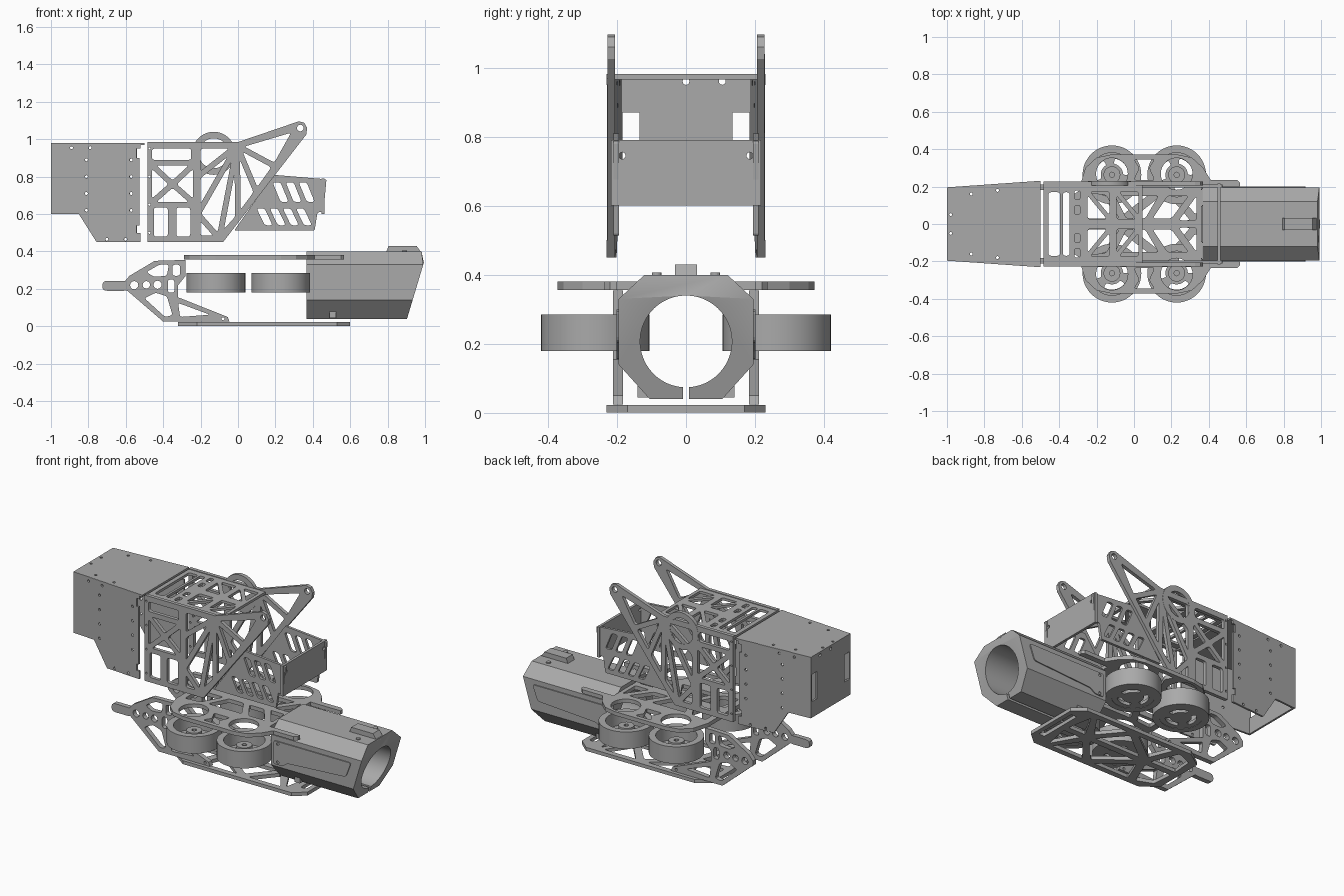
import bpy, bmesh
from math import pi, cos, sin, atan2
from mathutils import Matrix, Vector

cube = bpy.data.objects.get("Cube")
if cube:
    bpy.data.objects.remove(cube, do_unlink=True)

GREY = (0.4, 0.4, 0.4, 1)
metal = bpy.data.materials.new("plain grey metal")
metal.use_nodes = True
metal.diffuse_color = GREY
for node in metal.node_tree.nodes:
    if node.type == 'BSDF_PRINCIPLED':
        node.inputs["Base Color"].default_value = GREY


# Flat outline helpers
def disc(x, y, r, n=16):
    return [(x + r * cos(2 * pi * i / n), y + r * sin(2 * pi * i / n)) for i in range(n)]


def rect(x0, y0, x1, y1):
    return [(x0, y0), (x1, y0), (x1, y1), (x0, y1)]


def mirrored(half):
    return half + [(x, -y) for x, y in reversed(half)]


def both(shapes):
    return shapes + [[(x, -y) for x, y in s] for s in shapes]


def rounded(points, r):
    out = []
    for i, p in enumerate(points):
        p, a, b = (Vector(q) for q in (p, points[i - 1], points[(i + 1) % len(points)]))
        s = p + (a - p).normalized() * min(r, (a - p).length * 0.4)
        e = p + (b - p).normalized() * min(r, (b - p).length * 0.4)
        for t in (0, 0.33, 0.67, 1):
            out.append(tuple(s * (1 - t) ** 2 + p * 2 * t * (1 - t) + e * t * t))
    return out


def inset(points, w):
    """Shrink a convex cell so that struts remain between neighbours."""
    pts = [Vector(p) for p in points]
    n = len(pts)
    if sum(pts[i - 1].cross(pts[i]) for i in range(n)) < 0:
        pts.reverse()
    out = []
    for i, p in enumerate(pts):
        d1 = (p - pts[i - 1]).normalized()
        d2 = (pts[(i + 1) % n] - p).normalized()
        n1, n2 = Vector((-d1.y, d1.x)), Vector((-d2.y, d2.x))
        out.append(tuple(p + (n1 + n2) * w / (1 + n1.dot(n2))))
    return out


# Placement of a flat plate in space
def flat(z):
    return Matrix.Translation((0, 0, z))


def upright(y):
    return Matrix.Translation((0, y, 0)) @ Matrix.Rotation(pi / 2, 4, 'X')


def across(x):
    return Matrix(((0, 0, 1, x), (1, 0, 0, 0), (0, 1, 0, 0), (0, 0, 0, 1)))


def plate(name, outline, thick, place, cuts=(), drills=(), corner=0.0, smooth=False):
    """Extrude an outline with rounded cut-outs and drilled holes."""
    curve = bpy.data.curves.new(name, 'CURVE')
    curve.dimensions, curve.fill_mode, curve.extrude = '2D', 'BOTH', thick / 2
    loops = [rounded(outline, corner) if corner else outline]
    loops += [rounded(c, 0.014) for c in cuts]
    loops += [disc(x, y, r, 32 if r > 0.05 else 12) for x, y, r in drills]
    for loop in loops:
        spline = curve.splines.new('POLY')
        spline.points.add(len(loop) - 1)
        for point, (u, v) in zip(spline.points, loop):
            point.co = (u, v, 0, 1)
        spline.use_cyclic_u = True
    temp = bpy.data.objects.new(name + " outline", curve)
    bpy.context.collection.objects.link(temp)
    deps = bpy.context.evaluated_depsgraph_get()
    mesh = bpy.data.meshes.new_from_object(temp.evaluated_get(deps))
    bpy.data.objects.remove(temp, do_unlink=True)
    bm = bmesh.new()
    bm.from_mesh(mesh)
    bmesh.ops.remove_doubles(bm, verts=bm.verts, dist=0.00005)
    bm.transform(place)
    bmesh.ops.recalc_face_normals(bm, faces=bm.faces)
    for f in bm.faces:
        f.smooth = False
        f.material_index = 0
    bm.to_mesh(mesh)
    bm.free()
    mesh.materials.clear()
    mesh.materials.append(metal)
    obj = bpy.data.objects.new(name, mesh)
    bpy.context.collection.objects.link(obj)
    if smooth:
        bpy.ops.object.select_all(action='DESELECT')
        obj.select_set(True)
        bpy.context.view_layer.objects.active = obj
        bpy.ops.object.shade_smooth_by_angle(angle=pi / 6)
    return obj


SIDES = (("left", 1), ("right", -1))

# Tapered sheet cover at the -x end, open underneath
cover = [(-1, .98), (-.52, .98), (-.52, .95), (-.54, .95), (-.54, .9), (-.525, .9),
         (-.525, .54), (-.54, .54), (-.54, .5), (-.52, .5), (-.52, .45), (-.755, .45),
         (-.85, .6), (-1, .6)]
screws = [(x, .62 + .09 * i, .008) for x in (-.81, -.57) for i in range(4)]
screws += [(-.89, .955, .008), (-.79, .955, .008), (-.7, .465, .008), (-.6, .465, .008)]
slope = atan2(.035, .5)
for side, s in SIDES:
    taper = Matrix.Translation((-1, s * .19, 0)) @ Matrix.Rotation(s * slope, 4, 'Z')
    plate("cover_side_" + side, cover, .012,
          taper @ Matrix.Translation((1, 0, 0)) @ upright(0), drills=screws)
plate("cover_top", mirrored([(-1, .195), (-.5, .23)]), .012, flat(.975),
      drills=[(x, s * y, .008) for x, y in ((-.98, .05), (-.87, .16), (-.73, .18)) for s in (1, -1)])
end = [(.19, .98), (.19, .87), (.135, .87), (.135, .7), (.19, .7), (.19, .6)]
plate("cover_end", end + [(-y, z) for y, z in reversed(end)], .012, across(-.994),
      drills=[(0, .96, .01), (.105, .96, .01)])

# Tall lattice side plates with a raised arm
frame = [(-.485, .45), (-.08, .45), (.365, 1.025), (.37, 1.06), (.355, 1.088), (.325, 1.096),
         (0, .985), (-.485, .985)]
mid, hub, arm = (-.35, .76), (-.005, .965), (.2, .855)
box = rect(-.475, .65, -.225, .875)
cells = [rect(-.475, .875, -.235, .965), rect(-.465, .465, -.36, .65), rect(-.345, .465, -.24, .65)]
cells += [[box[i - 1], box[i], mid] for i in range(4)]
rim = [(-.215, .965), (-.215, .8), (-.215, .6), (-.1, .47), (.0, .58), (.1, .715), arm, (.315, 1.06)]
cells += [[rim[i], rim[i + 1], hub] for i in range(len(rim) - 1)]
cells.append([(-.215, .6), (-.1, .47), (-.215, .47)])
for side, s in SIDES:
    plate("frame_side_" + side, frame, .022, upright(s * .217),
          [inset(c, .015) for c in cells],
          [(.333, 1.06, .018)] + [(-.474, .5 + .15 * i, .006) for i in range(4)])
plate("bearing_ring", disc(-.13, .925, .115, 40), .024, upright(.217),
      drills=[(-.13, .925, .08)], smooth=True)

# Top lattice plate
slots = [rect(-.457, -.17, -.395, .17), rect(-.38, -.17, -.345, .17)]
windows = [rect(-.318, .05, -.288, .1), rect(-.318, .13, -.288, .18)]
for x in (-.26, -.105):
    a, b, c, d = rect(x, .015, x + .14, .185)
    windows += [inset([a, b, d], .012), inset([b, c, d], .012)]
plate("frame_top", rect(-.485, -.206, .045, .206), .016, flat(.973), slots + both(windows))

# Slotted tray behind the frame
tray = [(-.02, .513), (.41, .513), (.425, .61), (.457, .61), (.473, .786), (.19, .81)]
vents = []
for x, top, low, count in ((.185, .77, .665, 3), (.1, .63, .54, 4)):
    for i in range(count):
        u = x + .07 * i
        vents.append([(u, top), (u + .042, top), (u + .085, low), (u + .043, low)])
for side, s in SIDES:
    plate("tray_side_" + side, tray, .016, upright(s * .202), vents, corner=.008)
plate("tray_end", rect(-.217, .6, .217, .79), .016, across(.455),
      drills=[(-.185, .745, .01), (.185, .745, .01)])

# Drive wheels: rim, slotted web and hub
for wx, row in ((-.118, "front"), (.228, "rear")):
    for side, s in SIDES:
        y, tag = s * .263, row + "_" + side
        plate("wheel_rim_" + tag, disc(wx, y, .157, 48), .105, flat(.232),
              drills=[(wx, y, .118)], smooth=True)
        arcs = []
        for k in range(3):
            sweep = [k * 2 * pi / 3 + .2 * i for i in range(8)]
            arcs.append([(wx + r * cos(t), y + r * sin(t))
                         for r, run in ((.06, sweep), (.088, sweep[::-1])) for t in run])
        plate("wheel_web_" + tag, disc(wx, y, .12, 32), .02, flat(.192), arcs)
        plate("wheel_hub_" + tag, disc(wx, y, .045, 24), .07, flat(.22),
              drills=[(wx, y, .014)], smooth=True)

# Upper deck over the wheels with two prongs beside the barrel
deck = [(-.29, .2), (-.26, .3), (-.2, .355), (-.12, .372), (.23, .372), (.31, .355), (.37, .3),
        (.41, .236), (.55, .236), (.568, .22), (.568, .2), (.36, .2)]
deck_cuts = [[(0, .345), (.11, .345), (.08, .3), (.11, .235), (0, .235), (.03, .3)],
             [(-.25, .03), (-.08, .03), (-.15, .155), (-.25, .165)],
             [(-.04, .03), (.06, .03), (.13, .15), (-.1, .15)],
             [(.1, .03), (.2, .03), (.29, .15), (.18, .15)],
             [(.24, .02), (.335, .02), (.335, .15)]]
plate("upper_deck", mirrored(deck), .024, flat(.368), both(deck_cuts),
      [(x, s * .268, .085) for x in (-.118, .228) for s in (1, -1)])

# Bottom lattice deck
base_cuts = [[(-.28, .02), (-.1, .02), (-.17, .19), (-.27, .15)],
             [(-.06, .05), (.13, .195), (-.12, .195)],
             [(-.02, .02), (.3, .02), (.17, .17)],
             [(.33, .05), (.43, .195), (.21, .195)],
             [(.37, .02), (.49, .02), (.46, .18)]]
plate("bottom_deck", mirrored([(-.32, .16), (-.22, .23), (.53, .23), (.6, .17)]), .022,
      flat(.012), both(base_cuts) + [rect(.53, -.14, .57, .14)])

# Pierced end brackets, one carrying a tongue
bracket = [(-.61, .235), (-.58, .27), (-.445, .35), (-.28, .355), (-.28, .27), (-.32, .22),
           (-.32, .155), (-.055, .05), (-.045, .025), (-.4, .025), (-.58, .18), (-.61, .205)]
bracket_cuts = [[(-.49, .29), (-.42, .33), (-.37, .33), (-.38, .27), (-.45, .265)],
                rect(-.35, .27, -.31, .33), rect(-.375, .18, -.34, .25),
                [(-.5, .15), (-.44, .18), (-.38, .16), (-.35, .06), (-.39, .05)],
                [(-.32, .125), (-.15, .062), (-.31, .05)]]
for side, s in SIDES:
    plate("bracket_" + side, bracket, .03, upright(s * .197), bracket_cuts,
          [(-.555, .22, .022), (-.43, .222, .022), (-.49, .222, .02), (-.08, .04, .008)])
plate("bracket_tongue", rect(-.725, .19, -.585, .243), .03, upright(-.197), corner=.026)

# Eight-sided barrel housing with a round bore, split underneath
shell = [(.008, .04), (.105, .04), (.195, .14), (.195, .33), (.12, .4)]
shell += [(-y, z) for y, z in reversed(shell)]
gap = .06
for i in range(49):
    t = -pi / 2 - gap - (2 * pi - 2 * gap) * i / 48
    shell.append((.133 * cos(t), .207 + .133 * sin(t)))
barrel = plate("barrel_housing", shell, .6, across(.665), smooth=True)
for v in barrel.data.vertices:
    if v.co.x > .7:
        v.co.x = .905 + .3 * (min(v.co.z, .34) - .045) - max(0, v.co.z - .34) * .2
plate("barrel_rail", [(.79, .39), (.805, .43), (.955, .43), (.983, .39)], .065, upright(0))
panel = [(.385, .3), (.92, .3), (.885, .205), (.48, .18), (.45, .155), (.385, .155)]
for side, s in SIDES:
    plate("barrel_panel_" + side, panel, .009, upright(s * .197), corner=.015,
          drills=[(.415, .285, .009), (.415, .17, .009)])
    plate("barrel_screw_" + side, disc(.89, s * .085, .014), .008, flat(.402))
    plate("clamp_block_" + side, rect(.49, .045, .525, .08), .04, upright(s * .12))
